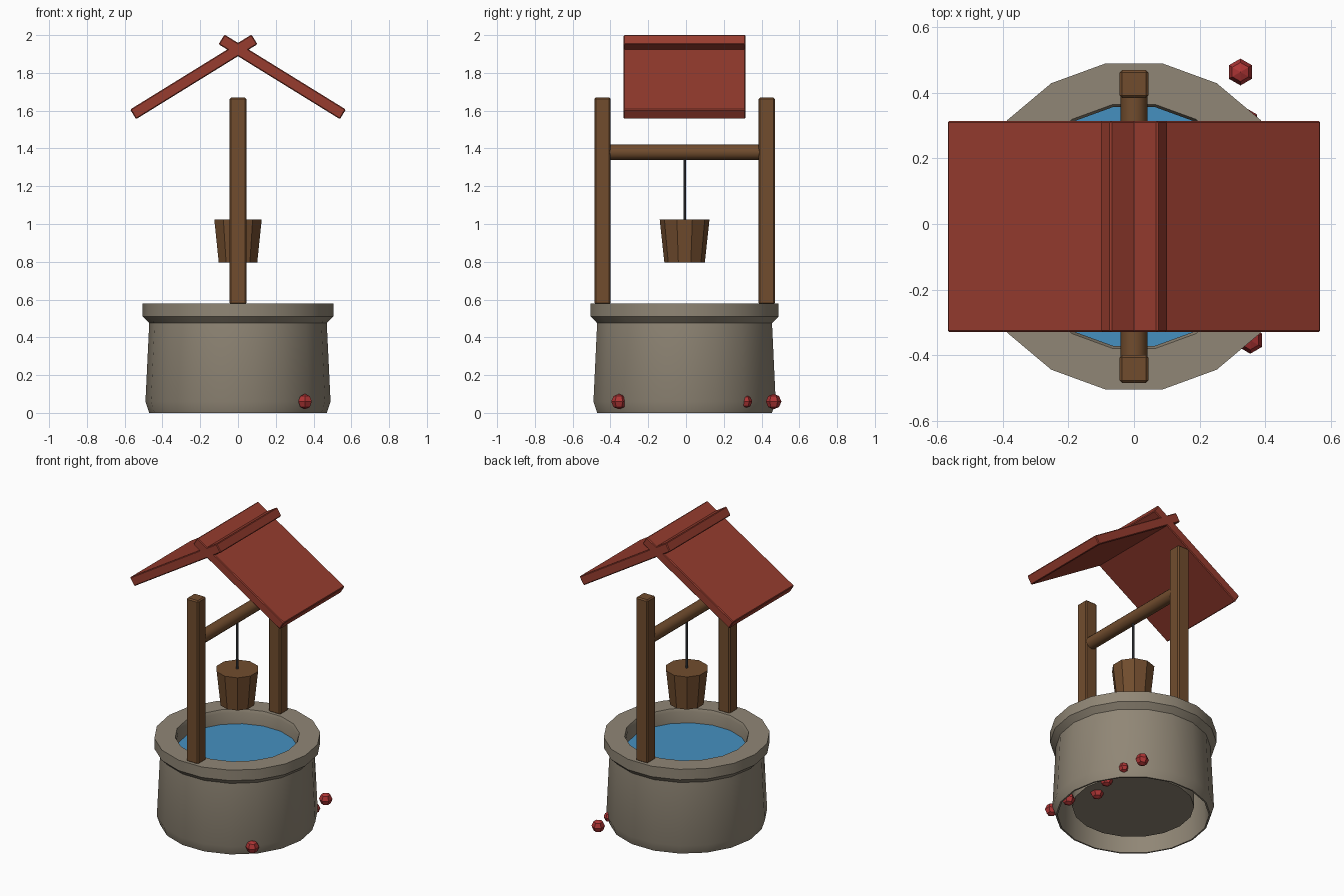
import bpy
import bmesh
from math import sin, cos, pi, radians
from mathutils import Matrix, Vector

cube = bpy.data.objects.get("Cube")
if cube:
    bpy.data.objects.remove(cube, do_unlink=True)


def material(name, rgb):
    mat = bpy.data.materials.new(name)
    mat.use_nodes = True
    colour = (*rgb, 1)
    mat.diffuse_color = colour
    mat.node_tree.nodes["Principled BSDF"].inputs["Base Color"].default_value = colour
    return mat


STONE = material("stone", (0.28, 0.24, 0.18))
WOOD = material("wood", (0.165, 0.073, 0.027))
ROOF = material("red_roof", (0.31, 0.046, 0.028))
WATER = material("water_blue", (0.06, 0.28, 0.53))
ROPE = material("dark_rope", (0.06, 0.065, 0.075))
BERRY = material("berry_red", (0.42, 0.035, 0.035))

CENTRE_Y = -0.0075


def finish(bm, name, mat, smooth=False, bevel=0):
    bmesh.ops.recalc_face_normals(bm, faces=bm.faces)
    mesh = bpy.data.meshes.new(name)
    bm.to_mesh(mesh)
    bm.free()
    mesh.materials.append(mat)
    obj = bpy.data.objects.new(name, mesh)
    bpy.context.collection.objects.link(obj)
    if bevel:
        mod = obj.modifiers.new("Soft edges", 'BEVEL')
        mod.width = bevel
        mod.segments = 1
    if smooth:
        bpy.ops.object.select_all(action='DESELECT')
        obj.select_set(True)
        bpy.context.view_layer.objects.active = obj
        bpy.ops.object.shade_smooth_by_angle(angle=radians(32))
    return obj


def lathe(name, mat, profile, sides, centre=(0, CENTRE_Y, 0), start=0.0,
          smooth=False, tilt=None):
    """Turn a (radius, height) profile about z; a zero radius closes it."""
    bm = bmesh.new()
    rings = []
    for r, z in profile:
        if r == 0:
            rings.append([bm.verts.new((0, 0, z))] * sides)
        else:
            angles = [start + 2 * pi * i / sides for i in range(sides)]
            rings.append([bm.verts.new((r * cos(a), r * sin(a), z)) for a in angles])
    for low, high in zip(rings, rings[1:]):
        for i in range(sides):
            j = (i + 1) % sides
            corners = dict.fromkeys((low[i], low[j], high[j], high[i]))
            bm.faces.new(list(corners))
    if tilt:
        bm.transform(tilt)
    bm.transform(Matrix.Translation(centre))
    return finish(bm, name, mat, smooth)


def box(name, mat, centre, size, angle_y=0.0, bevel=0.008):
    bm = bmesh.new()
    bmesh.ops.create_cube(bm, size=1)
    bm.transform(Matrix.Translation(centre) @ Matrix.Rotation(angle_y, 4, 'Y')
                 @ Matrix.Diagonal((*size, 1)))
    return finish(bm, name, mat, bevel=bevel)


# Stone wall with rim, hollow foot and raised floor
lathe("well_wall", STONE,
      [(0, 0.06), (0.37, 0.06), (0.37, 0.42), (0.455, 0.42), (0.46, 0),
       (0.47, 0), (0.49, 0.06), (0.47, 0.475), (0.505, 0.51), (0.505, 0.58),
       (0.378, 0.58), (0.37, 0.56), (0.37, 0.44)], 18, smooth=True)

# Water surface
lathe("water", WATER, [(0, 0.485), (0.372, 0.485)], 18)

# Posts standing on the rim
for name, y in (("front_post", -0.4425), ("back_post", 0.4275)):
    box(name, WOOD, (0, y, 1.1225), (0.088, 0.086, 1.095))

# Crossbeam between the posts
lathe("crossbeam", WOOD, [(0, -0.42), (0.041, -0.42), (0.041, 0.42), (0, 0.42)],
      12, centre=(0, CENTRE_Y, 1.38), smooth=True, tilt=Matrix.Rotation(pi / 2, 4, 'X'))

# Rope and bucket
lathe("rope", ROPE, [(0, 1.01), (0.007, 1.01), (0.007, 1.36), (0, 1.36)], 8, smooth=True)
lathe("bucket", WOOD, [(0, 0.795), (0.107, 0.795), (0.132, 1.025), (0, 1.025)],
      10, start=pi / 2)

# Two roof slabs that cross at the ridge
for name, side in (("left_roof_slab", 1), ("right_roof_slab", -1)):
    box(name, ROOF, (side * 0.234, CENTRE_Y, 1.779), (0.755, 0.645, 0.06),
        angle_y=side * radians(31.7), bevel=0.005)

# Row of faceted berries along the foot
spots = [(0.355, -0.355), (0.36, -0.19), (0.275, -0.02),
         (0.332, 0.135), (0.347, 0.318), (0.325, 0.464)]
for n, (x, y) in enumerate(spots, 1):
    r = 0.033 if n == 5 else 0.041
    arc = [(0, -r), (r * sin(pi / 4), -r * cos(pi / 4)), (r, 0),
           (r * sin(pi / 4), r * cos(pi / 4)), (0, r)]
    lathe(f"berry_{n}", BERRY, arc, 6, centre=Vector((x, y, 0.06)), start=pi / 2)
